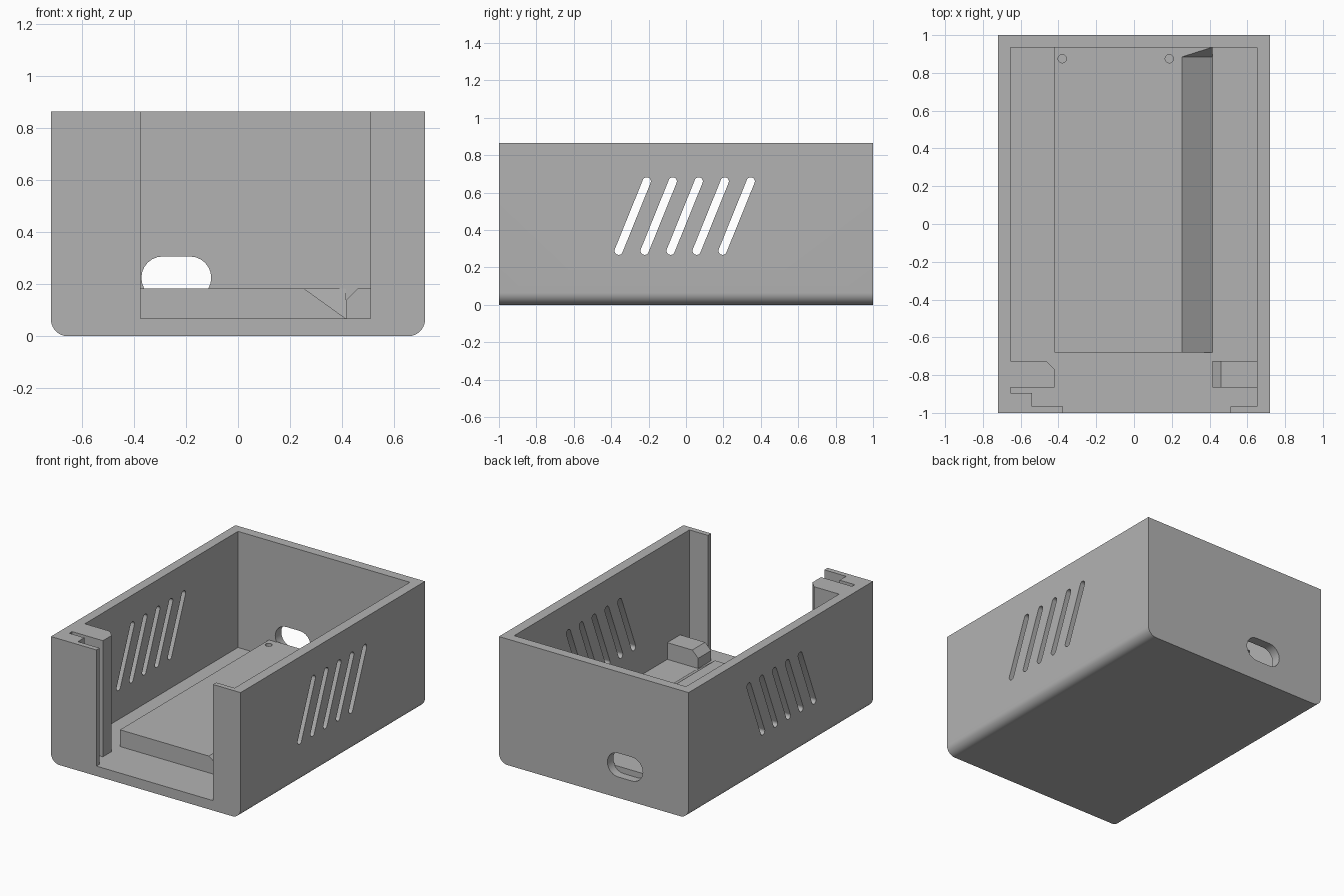
import bpy
import bmesh
import math

cube = bpy.data.objects.get("Cube")
if cube:
    bpy.data.objects.remove(cube, do_unlink=True)

GREY = (0.45, 0.45, 0.45, 1)
mat = bpy.data.materials.new("matte grey")
mat.use_nodes = True
mat.diffuse_color = GREY
mat.node_tree.nodes["Principled BSDF"].inputs["Base Color"].default_value = GREY

WALL_TOP, FLOOR, DECK = 0.865, 0.068, 0.183
LAY = {"x": lambda u, v, d: (d, u, v),
       "y": lambda u, v, d: (u, d, v),
       "z": lambda u, v, d: (u, v, d)}


def make_object(name, bm):
    bmesh.ops.recalc_face_normals(bm, faces=bm.faces)
    mesh = bpy.data.meshes.new(name)
    bm.to_mesh(mesh)
    bm.free()
    mesh.materials.append(mat)
    obj = bpy.data.objects.new(name, mesh)
    bpy.context.collection.objects.link(obj)
    return obj


def prism(name, points, axis, start, end):
    """Extrude a flat outline along an axis."""
    bm = bmesh.new()
    a = [bm.verts.new(LAY[axis](u, v, start)) for u, v in points]
    b = [bm.verts.new(LAY[axis](u, v, end)) for u, v in points]
    bm.faces.new(a)
    bm.faces.new(b)
    for i in range(len(a)):
        j = (i + 1) % len(a)
        bm.faces.new((a[i], a[j], b[j], b[i]))
    return make_object(name, bm)


def arc(cx, cy, r, start, sweep, n):
    return [(cx + r * math.cos(math.radians(start + sweep * i / n)),
             cy + r * math.sin(math.radians(start + sweep * i / n))) for i in range(n + 1)]


def stadium(p, q, r, n=12):
    """Outline of a round-ended slot from p to q."""
    ang = math.degrees(math.atan2(q[1] - p[1], q[0] - p[0]))
    return arc(*q, r, ang - 90, 180, n) + arc(*p, r, ang + 90, 180, n)


def cut(target, cutters):
    """Subtract cutters, then discard them."""
    for c in cutters:
        c.hide_render = True
        mod = target.modifiers.new("cut", "BOOLEAN")
        mod.operation = "DIFFERENCE"
        mod.solver = "EXACT"
        mod.object = c
    bpy.ops.object.select_all(action="DESELECT")
    target.select_set(True)
    bpy.context.view_layer.objects.active = target
    for mod in list(target.modifiers):
        bpy.ops.object.modifier_apply(modifier=mod.name)
    for c in cutters:
        bpy.data.objects.remove(c, do_unlink=True)
    bpy.ops.object.shade_smooth_by_angle(angle=math.radians(30))


# Outer block with rounded lower long edges
R = 0.065
outline = ([(0.72, WALL_TOP), (-0.72, WALL_TOP)]
           + arc(-0.72 + R, R, R, 180, 90, 10)
           + arc(0.72 - R, R, R, 270, 90, 10))
case = prism("case_shell", outline, "y", -1, 1)

# Cavity plan: open front, left guide post and panel slot
cavity = prism("cavity_cutter", [
    (0.51, -1.1), (0.51, -0.965), (0.65, -0.965), (0.65, 0.935), (-0.655, 0.935),
    (-0.655, -0.725), (-0.465, -0.725), (-0.42, -0.77), (-0.42, -0.865),
    (-0.655, -0.865), (-0.655, -0.895), (-0.54, -0.895), (-0.54, -0.965),
    (-0.375, -0.965), (-0.375, -1.1)], "z", FLOOR, 1)

# Slanted vents through both side walls
vents = []
for i in range(5):
    y = -0.36 + 0.139 * i
    vents.append(prism("vent_cutter", stadium((y, 0.289), (y + 0.15, 0.66), 0.022),
                       "x", -0.8, 0.8))

# Cable port in the back wall
port = prism("port_cutter", stadium((-0.29, 0.225), (-0.185, 0.225), 0.082),
             "y", 0.9, 1.1)
cut(case, [cavity, port] + vents)

# Raised deck with a sloping right side and two peg holes
deck = prism("raised_deck", [(-0.42, 0.05), (0.415, 0.05), (0.415, FLOOR),
                             (0.255, DECK), (-0.42, DECK)], "y", -0.68, 0.94)
cut(deck, [prism("hole_cutter", arc(x, 0.875, 0.022, 0, 345, 23), "z", 0.09, 0.3)
           for x in (-0.38, 0.187)])

# Corner wedge closing the slope at the back
bm = bmesh.new()
for co in [(0.255, 0.885, DECK), (0.415, 0.885, FLOOR), (0.415, 0.936, DECK),
           (0.255, 0.936, DECK), (0.415, 0.936, FLOOR), (0.255, 0.936, FLOOR),
           (0.255, 0.885, FLOOR)]:
    bm.verts.new(co)
bmesh.ops.convex_hull(bm, input=bm.verts)
make_object("deck_corner_wedge", bm)

# Low chamfered stop beside the right front wall
prism("front_stop", [(0.415, 0.05), (0.66, 0.05), (0.66, DECK), (0.46, DECK),
                     (0.415, DECK - 0.045)], "y", -0.865, -0.725)
